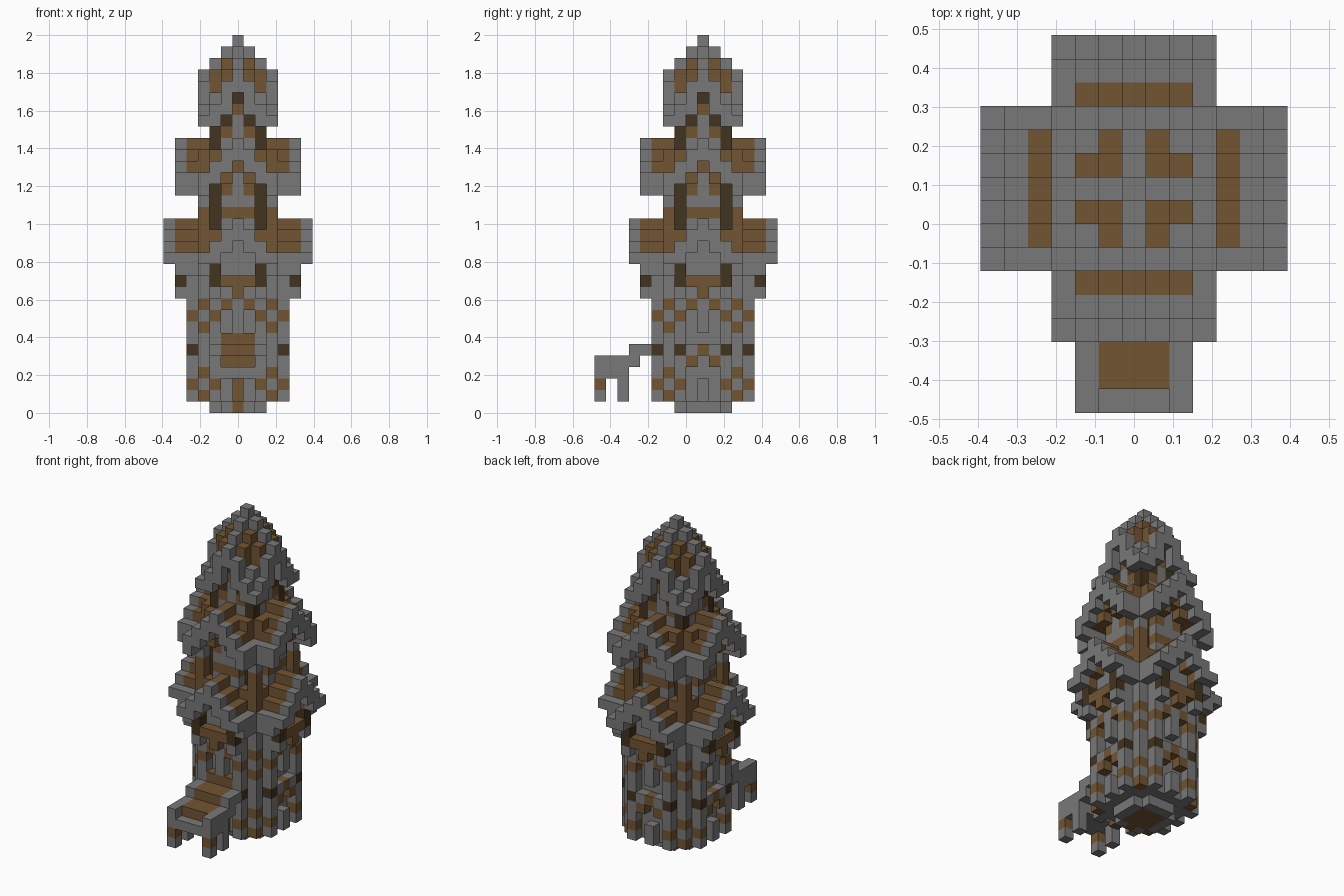
import bpy
import bmesh

cube = bpy.data.objects.get("Cube")
if cube:
    bpy.data.objects.remove(cube, do_unlink=True)

U = 2 / 33  # size of one block
STONE, WOOD, DARK = 0, 1, 2


def make_material(name, rgb):
    mat = bpy.data.materials.new(name)
    mat.use_nodes = True
    mat.diffuse_color = (*rgb, 1)
    mat.node_tree.nodes["Principled BSDF"].inputs["Base Color"].default_value = (*rgb, 1)
    return mat


materials = [
    make_material("grey stone", (0.19, 0.19, 0.19)),
    make_material("brown wood", (0.17, 0.09, 0.033)),
    make_material("dark wood", (0.054, 0.033, 0.014)),
]

cells = {}  # (x, y, z) -> (part, colour), tower axis at x = y = 0


def block(part, x, y, z, colour):
    cells[x, y, z] = (part, colour)


def around(d, w, z0, z1):
    """Positions of a column repeated on all four sides, mirrored on each side."""
    for s in (-1, 1):
        for t in (-1, 1):
            for z in range(z0, z1 + 1):
                yield s * w, t * d, z
                yield t * d, s * w, z


def ring(part, d, w, z0, z1, colour):
    for pos in around(d, w, z0, z1):
        block(part, *pos, colour)


def carve(d, w, z0, z1):
    for pos in around(d, w, z0, z1):
        cells.pop(pos, None)


# Foot: small stone ring around a wooden floor
for d in range(3):
    for w in range(d + 1):
        if (d, w) != (2, 2):
            ring("foot", d, w, 0, 0, WOOD if d < 2 else STONE)

# Lower tower: stepped round plan with chequered pillars
for d in range(5):
    for w in range(min(d, 3) + 1):
        if d == 4 and w == 3:
            continue
        ring("lower_tower", d, w, 1, 12, STONE)
        if d == 4 or w == 3:
            for z in (1, 2, 3, 7, 8, 9):
                if w >= 2 and (z + w) % 2 == 0:
                    ring("lower_tower", d, w, z, z, WOOD)
ring("lower_tower", 4, 1, 9, 9, WOOD)

# Arched window sills, with recessed bays and ribs above and below
ring("lower_tower", 4, 1, 4, 4, WOOD)
ring("lower_tower", 4, 0, 5, 5, WOOD)
ring("lower_tower", 4, 2, 5, 5, DARK)
carve(4, 1, 1, 3)
carve(4, 0, 3, 4)
carve(4, 1, 6, 8)
carve(4, 0, 6, 6)

# Balcony beams and braces under the first roof
ring("balcony", 5, 2, 10, 10, STONE)
ring("balcony", 5, 2, 11, 12, DARK)
ring("balcony", 5, 1, 11, 11, WOOD)
ring("balcony", 5, 0, 10, 11, WOOD)

# Middle tower
for d in range(4):
    for w in range(d + 1):
        if d < 3 or w < 2:
            ring("middle_tower", d, w, 13, 21, STONE)
ring("middle_tower", 2, 2, 14, 20, DARK)
for w in (0, 1):
    ring("middle_tower", 3, w, 17, 17, WOOD)
ring("middle_tower", 3, 1, 19, 19, WOOD)

# Upper tower
for d in range(3):
    for w in range(d + 1):
        ring("upper_tower", d, w, 21, 27, STONE)
ring("upper_tower", 2, 2, 22, 26, DARK)
ring("upper_tower", 2, 1, 24, 24, WOOD)
ring("upper_tower", 2, 1, 25, 25, DARK)
ring("upper_tower", 2, 0, 26, 26, WOOD)
ring("upper_tower", 2, 0, 27, 27, DARK)


def cross_gable(part, reach, top, eave):
    """Two crossing gable roofs: stone rims and eaves, wooden slopes."""
    for d in range(3, reach + 1):
        for w in range(min(d, 3) + 1):
            rim = d == reach or w == 3
            high = top - w
            low = high - (2 if d == 4 and w < 2 else 1)
            if d == reach:
                low = max(low, eave)
            ring(part, d, w, low, high, STONE if rim else WOOD)


cross_gable("lower_roof", 6, 16, 13)
ring("lower_roof", 3, 2, 13, 15, WOOD)
ring("lower_roof", 3, 3, 10, 13, STONE)
ring("lower_roof", 3, 3, 14, 17, WOOD)
cross_gable("middle_roof", 5, 23, 19)
ring("middle_roof", 3, 2, 21, 22, WOOD)
ring("middle_roof", 3, 3, 18, 20, STONE)

# Stone gable walls set back behind the lower rims
ring("gable_wall", 4, 0, 13, 14, STONE)
ring("gable_wall", 4, 1, 13, 13, STONE)
for w in (0, 1):
    ring("middle_tower", 3, w, 15, 16, STONE)

# Spire roof: stone rim and ridges, wooden valleys
rim_low = (28, 26, 25, 25)
for d in range(4):
    for w in range(d + 1):
        high = 32 - d - w - (d == 3 and w >= 2)
        if (d, w) == (2, 2):
            high = 26
        colour = STONE if w == 0 or d == 3 else WOOD
        low = rim_low[w] if d > 1 else 27
        ring("spire_roof", d, w, low, high, colour)

# Front steps: rails, wooden treads and legs
for x in range(-2, 3):
    side = abs(x) == 2
    tread = STONE if side else WOOD
    for y in (-9, -8, -7):
        block("front_steps", x, y, 3, STONE)
        if side or y > -9:
            block("front_steps", x, y, 4, tread)
    block("front_steps", x, -6, 4, STONE)
    for y in (-6, -5):
        block("front_steps", x, y, 5, tread)
    if side:
        for y in (-9, -7):
            block("front_steps", x, y, 1, STONE)
            block("front_steps", x, y, 2, WOOD if y == -9 else STONE)
    else:
        block("front_door", x, -4, 6, WOOD)
for z in range(3):
    block("front_door", 0, -4 if z else -2, z, WOOD)

# Outer faces of a unit block: direction and its four corners
SIDES = []
for axis in range(3):
    a, b = (axis + 1) % 3, (axis + 2) % 3
    for s in (0, 1):
        corners = []
        for p, q in ((0, 0), (1, 0), (1, 1), (0, 1)):
            c = [0, 0, 0]
            c[axis], c[a], c[b] = s, p, q
            corners.append(c)
        step = [0, 0, 0]
        step[axis] = 2 * s - 1
        SIDES.append((step, corners if s else corners[::-1]))

# Build one object per part from the exposed block faces
for part in sorted({p for p, _ in cells.values()}):
    bm = bmesh.new()
    verts = {}
    for (x, y, z), (owner, colour) in cells.items():
        if owner != part:
            continue
        for (i, j, k), corners in SIDES:
            if (x + i, y + j, z + k) in cells:
                continue
            loop = []
            for cx, cy, cz in corners:
                key = (x + cx, y + cy, z + cz)
                if key not in verts:
                    verts[key] = bm.verts.new(
                        ((key[0] - 0.5) * U, (key[1] + 1) * U, key[2] * U))
                loop.append(verts[key])
            bm.faces.new(loop).material_index = colour
    mesh = bpy.data.meshes.new(part)
    bm.to_mesh(mesh)
    bm.free()
    for mat in materials:
        mesh.materials.append(mat)
    bpy.context.collection.objects.link(bpy.data.objects.new(part, mesh))
